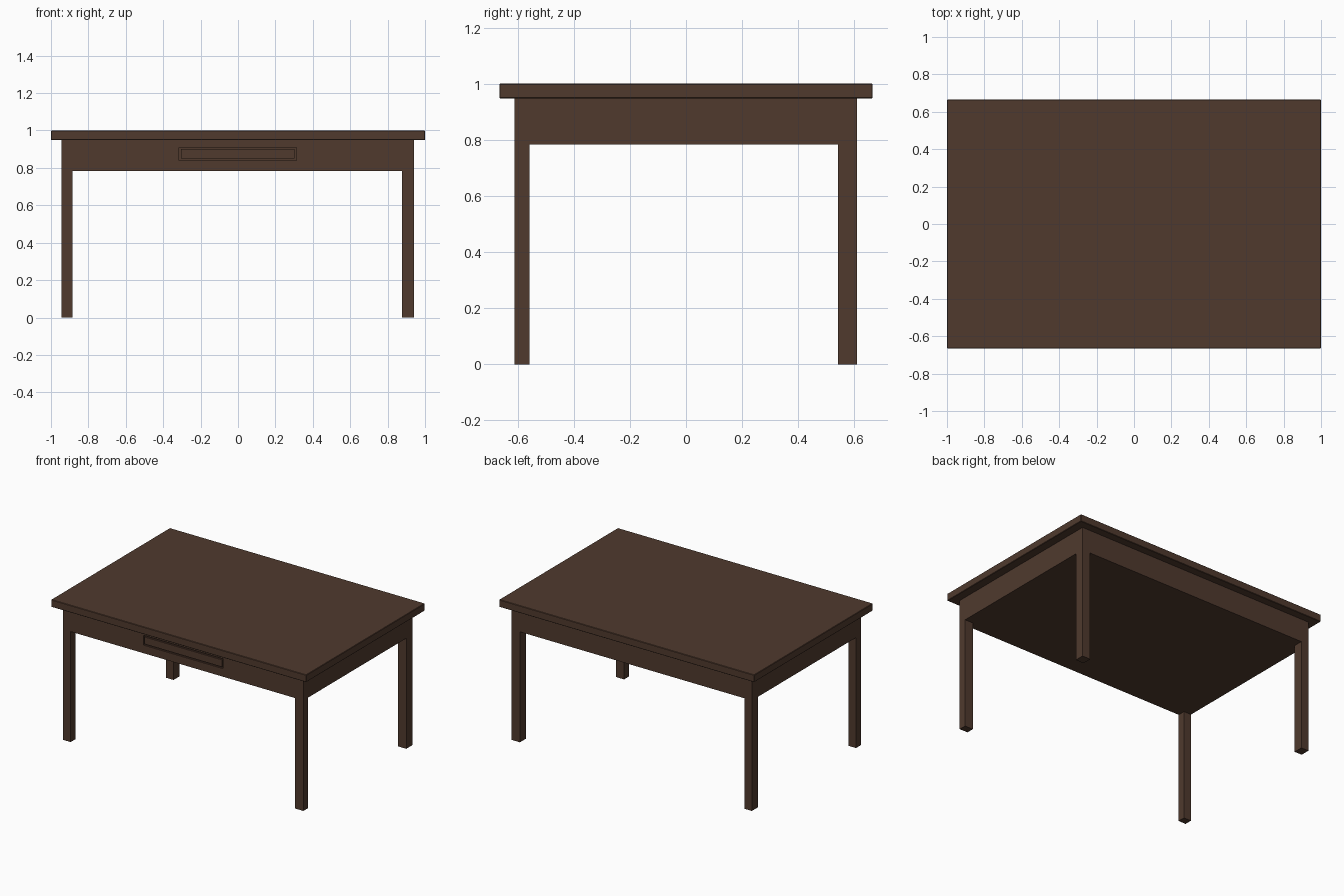
import bpy

if "Cube" in bpy.data.objects:
    bpy.data.objects.remove(bpy.data.objects["Cube"])

wood = bpy.data.materials.new("dark_brown_wood")
wood.diffuse_color = (0.08, 0.042, 0.027, 1)
wood.use_nodes = True
wood.node_tree.nodes["Principled BSDF"].inputs["Base Color"].default_value = wood.diffuse_color


def box(name, x0, x1, y0, y1, z0, z1):
    bpy.ops.mesh.primitive_cube_add(
        size=1, location=((x0 + x1) / 2, (y0 + y1) / 2, (z0 + z1) / 2))
    ob = bpy.context.object
    ob.name = name
    ob.scale = (x1 - x0, y1 - y0, z1 - z0)
    bpy.ops.object.transform_apply(location=False, rotation=False, scale=True)
    ob.data.materials.append(wood)
    return ob


# Overhanging top slab with slightly softened edges
top = box("table_top", -1, 1, -0.665, 0.665, 0.948, 1.0)
edge = top.modifiers.new("edge", "BEVEL")
edge.width = 0.003
edge.segments = 1

# Closed apron box under the top
apron = box("apron", -0.943, 0.94, -0.611, 0.609, 0.783, 0.948)

# Opening in the front of the apron, with the drawer front set flush in it
cutter = box("drawer_cutter", -0.315, 0.312, -0.65, -0.599, 0.84, 0.91)
cutter.hide_render = True
cutter.hide_set(True)
cut = apron.modifiers.new("drawer_opening", "BOOLEAN")
cut.object = cutter
cut.solver = "EXACT"
box("drawer_front", -0.305, 0.302, -0.611, -0.599, 0.85, 0.90)

# Square legs, flush with the apron's outer corners
for side, x0, x1 in (("left", -0.943, -0.885), ("right", 0.876, 0.94)):
    for end, y0, y1 in (("front", -0.611, -0.558), ("back", 0.542, 0.609)):
        box(f"{end}_{side}_leg", x0, x1, y0, y1, 0, 0.783)
